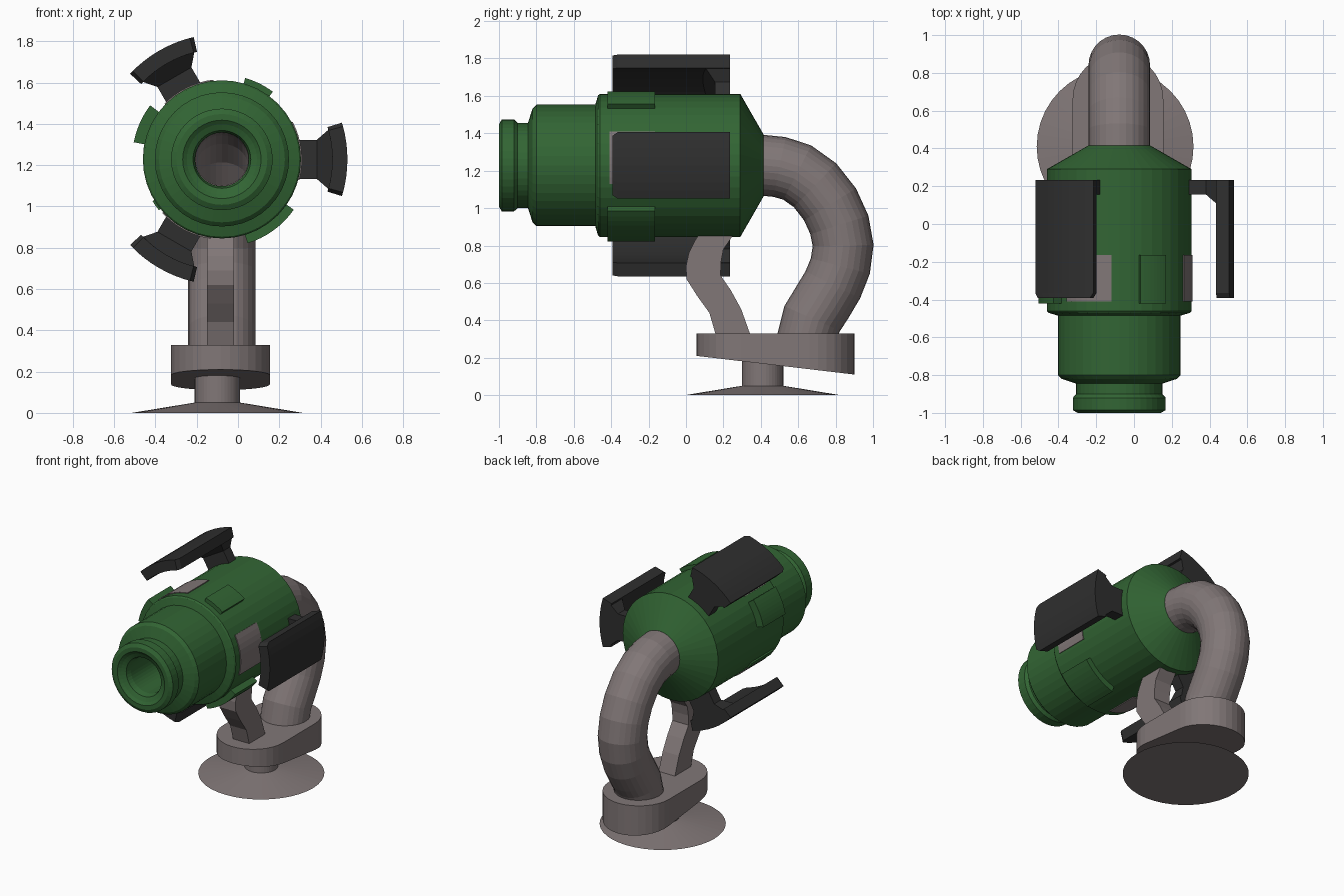
import bpy, bmesh
from math import sin, cos, pi, radians
from mathutils import Vector

if "Cube" in bpy.data.objects:
    bpy.data.objects.remove(bpy.data.objects["Cube"])

CX, CZ = -0.078, 1.228          # barrel axis


def material(name, rgb):
    m = bpy.data.materials.new(name)
    m.diffuse_color = (*rgb, 1)
    m.use_nodes = True
    m.node_tree.nodes["Principled BSDF"].inputs["Base Color"].default_value = m.diffuse_color
    return m


GREEN = material("green_paint", (0.032, 0.13, 0.034))
METAL = material("warm_grey", (0.22, 0.185, 0.185))
DARK = material("dark_grey", (0.028, 0.028, 0.028))


def loft(name, rings, mat, closed=False):
    """Skin equal-length rings; cap the ends, or join last ring to first."""
    bm = bmesh.new()
    vs = [[bm.verts.new(p) for p in r] for r in rings]
    n = len(vs[0])
    pairs = list(zip(vs, vs[1:])) + ([(vs[-1], vs[0])] if closed else [])
    for a, b in pairs:
        for i in range(n):
            j = (i + 1) % n
            bm.faces.new((a[i], a[j], b[j], b[i]))
    if not closed:
        bm.faces.new(vs[0])
        bm.faces.new(vs[-1])
    bmesh.ops.recalc_face_normals(bm, faces=bm.faces)
    me = bpy.data.meshes.new(name)
    bm.to_mesh(me)
    bm.free()
    ob = bpy.data.objects.new(name, me)
    bpy.context.collection.objects.link(ob)
    me.materials.append(mat)
    return ob


def polar(r, deg, y):
    a = radians(deg)
    return (CX + r * cos(a), y, CZ + r * sin(a))


def sector(r0, r1, a0, a1, y, n=8):
    """Outline of a ring segment around the barrel axis."""
    angs = [a0 + (a1 - a0) * i / n for i in range(n + 1)]
    return [polar(r1, a, y) for a in angs] + [polar(r0, a, y) for a in reversed(angs)]


def circle_z(x, y, z, r, n=40):
    return [(x + r * cos(2 * pi * i / n), y + r * sin(2 * pi * i / n), z) for i in range(n)]


# barrel: lathe with a through bore
profile = [(-0.97, 0.14), (-0.985, 0.17), (-1.0, 0.19), (-1.0, 0.22), (-0.985, 0.246),
           (-0.92, 0.246), (-0.90, 0.228), (-0.845, 0.228), (-0.82, 0.305), (-0.80, 0.325),
           (-0.485, 0.325), (-0.47, 0.375), (-0.46, 0.383), (0.29, 0.383), (0.415, 0.165),
           (0.415, 0.13), (-0.93, 0.13)]
loft("barrel", [[polar(r, 360 * i / 40, y) for i in range(40)] for y, r in profile], GREEN, True)

# raised pads and grey windows around the barrel
for i, (a0, a1, r) in enumerate([(53, 74, 0.41), (143, 169, 0.435), (287, 325, 0.425), (211, 219, 0.392)]):
    loft(f"pad_{i + 1}", [sector(0.35, r, a0, a1, y) for y in (-0.42, -0.165)], GREEN)
for i, (a0, a1) in enumerate([(-15, 28), (96, 136), (222, 262)]):
    loft(f"window_{i + 1}", [sector(0.36, 0.388, a0, a1, y) for y in (-0.41, -0.165)], METAL)

# three dark fins: a curved plate on a flared rear stem
for k in range(3):
    mid = 120 * k
    plate = [(-0.392, 15.2), (-0.365, 17), (0.234, 17)]
    loft(f"fin_plate_{k + 1}", [sector(0.535, 0.608, mid - h, mid + h, y) for y, h in plate], DARK)
    c, s = cos(radians(mid)), sin(radians(mid))
    rings = []
    for r, w, yf in [(0.36, 0.095, 0.155), (0.46, 0.095, 0.155), (0.535, 0.16, 0.09), (0.56, 0.16, 0.09)]:
        rings.append([(CX + r * c - t * s, y, CZ + r * s + t * c)
                      for t, y in ((-w, yf), (w, yf), (w, 0.234), (-w, 0.234))])
    loft(f"fin_stem_{k + 1}", rings, DARK)

# curved hollow pipe behind the barrel
path = [(0.40, 1.23), (0.50, 1.22), (0.595, 1.19), (0.69, 1.122), (0.77, 1.02), (0.82, 0.91),
        (0.84, 0.80), (0.825, 0.69), (0.785, 0.59), (0.725, 0.49), (0.675, 0.41), (0.65, 0.32)]
path = [Vector((CX, y, z)) for y, z in path]
outer, inner = [], []
for i, p in enumerate(path):
    t = (path[min(i + 1, len(path) - 1)] - path[max(i - 1, 0)]).normalized()
    if i == 0:
        t = Vector((0, 1, 0))
    if i == len(path) - 1:
        t = Vector((0, 0, -1))
    side = Vector((1, 0, 0))
    up = side.cross(t)
    for r, out in ((0.163, outer), (0.128, inner)):
        out.append([p + r * (side * cos(2 * pi * j / 28) + up * sin(2 * pi * j / 28)) for j in range(28)])
loft("pipe", outer + inner[::-1], METAL, True)

# front strut: swept rectangle under the barrel
front = [(0.10, 0.90), (0.05, 0.83), (0.015, 0.76), (0.0, 0.69), (0.003, 0.62), (0.06, 0.53), (0.125, 0.44), (0.16, 0.32)]
back = [(0.28, 0.90), (0.235, 0.83), (0.20, 0.78), (0.187, 0.71), (0.185, 0.64), (0.24, 0.56), (0.295, 0.46), (0.345, 0.32)]
loft("front_strut", [[(-0.15, *f), (-0.02, *f), (-0.02, *b), (-0.15, *b)]
                     for f, b in zip(front, back)], METAL)

# base block: stadium outline with a sloping underside
R = 0.24
outline = [(-0.085 + R * cos(a), 0.66 + R * sin(a)) for a in (pi * i / 16 for i in range(17))]
outline += [(-0.085 - R * cos(a), 0.295 - R * sin(a)) for a in (pi * i / 16 for i in range(17))]
loft("base_block", [[(x, y, 0.33) for x, y in outline],
                    [(x, y, 0.21 - 0.118 * (y - 0.055)) for x, y in outline]], METAL)

# foot: shallow cone with a post
loft("foot", [circle_z(-0.10, 0.41, z, r) for z, r in ((0, 0.415), (0.05, 0.11), (0.22, 0.11))], METAL)
